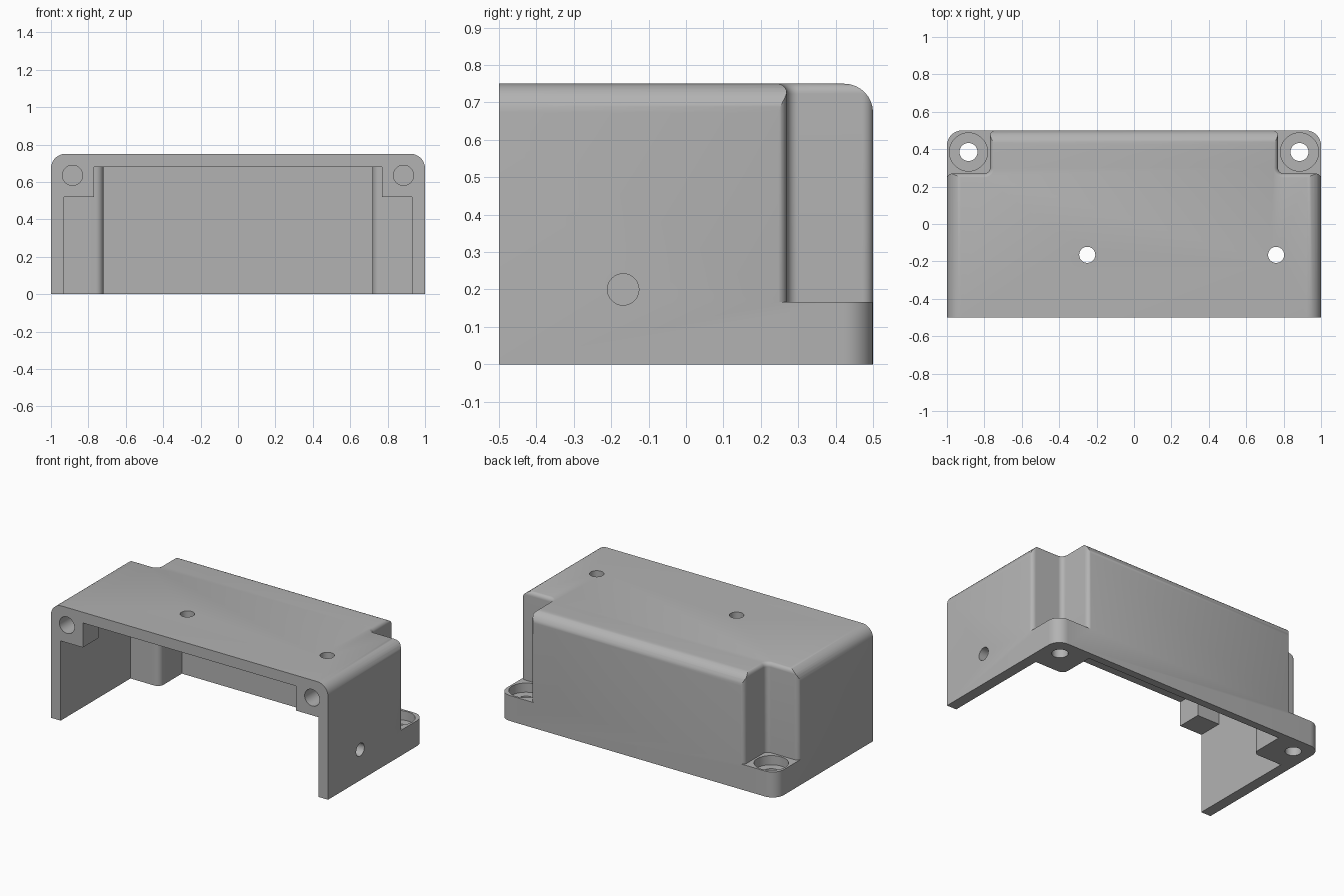
import bpy, bmesh, math
from mathutils import Vector

cube = bpy.data.objects.get("Cube")
if cube:
    bpy.data.objects.remove(cube, do_unlink=True)

STEPS = 8

grey = bpy.data.materials.new("light grey plastic")
grey.use_nodes = True
colour = (0.45, 0.45, 0.45, 1)
grey.diffuse_color = colour
grey.node_tree.nodes["Principled BSDF"].inputs["Base Color"].default_value = colour


def outline(corners, inset=0.0):
    """Right-angled counter-clockwise outline with filleted corners, offset inward."""
    pts = []
    for i, (x, y, r) in enumerate(corners):
        p = Vector((x, y))
        before = (p - Vector(corners[i - 1][:2])).normalized()
        after = (Vector(corners[(i + 1) % len(corners)][:2]) - p).normalized()
        n1, n2 = Vector((-before.y, before.x)), Vector((-after.y, after.x))
        turn = 1 if before.cross(after) > 0 else -1
        p = p + (n1 + n2) * inset
        if r == 0:
            pts.append(p)
            continue
        r -= turn * inset
        centre = p + (n1 + n2) * r * turn
        for k in range(STEPS + 1):
            a = math.pi / 2 * k / STEPS
            pts.append(centre - (n1 * math.cos(a) + n2 * math.sin(a)) * r * turn)
    return pts


def loft(name, corners, layers, side=1):
    """Stack the outline at (height, inset) layers; side -1 mirrors it in x."""
    bm = bmesh.new()
    rings = [[bm.verts.new((p.x * side, p.y, z)) for p in outline(corners, d)]
             for z, d in layers]
    n = len(rings[0])
    for low, high in zip(rings, rings[1:]):
        for i in range(n):
            j = (i + 1) % n
            bm.faces.new((low[i], low[j], high[j], high[i]))
    bm.faces.new(rings[0][::-1])
    bm.faces.new(rings[-1])
    bmesh.ops.recalc_face_normals(bm, faces=bm.faces)
    mesh = bpy.data.meshes.new(name)
    bm.to_mesh(mesh)
    bm.free()
    mesh.materials.append(grey)
    obj = bpy.data.objects.new(name, mesh)
    bpy.context.collection.objects.link(obj)
    return obj


def box(name, x0, x1, y0, y1, z0, z1):
    return loft(name, [(x0, y0, 0), (x1, y0, 0), (x1, y1, 0), (x0, y1, 0)],
                [(z0, 0), (z1, 0)])


def rod(name, centre, radius, length, rotation=(0, 0, 0)):
    bpy.ops.mesh.primitive_cylinder_add(vertices=40, radius=radius, depth=length,
                                        location=centre, rotation=rotation)
    obj = bpy.context.object
    obj.name = name
    obj.data.materials.append(grey)
    return obj


def combine(target, tool, operation='DIFFERENCE'):
    """Apply a boolean and discard the helper."""
    mod = target.modifiers.new("boolean", 'BOOLEAN')
    mod.operation, mod.object, mod.solver = operation, tool, 'EXACT'
    bpy.context.view_layer.objects.active = target
    bpy.ops.object.modifier_apply(modifier=mod.name)
    bpy.data.objects.remove(tool, do_unlink=True)


def arc(top, r, sign):
    """Layers of a quarter round ending at the given height."""
    angles = [math.pi / 2 * k / STEPS for k in range(STEPS + 1)]
    return [(top - r + r * math.sin(a), sign * r * (1 - math.cos(a))) for a in angles]


# Outer shell with rounded top and back edges, overlong at the open front
shell = loft("enclosure_cover",
             [(-1, -0.8, 0), (1, -0.8, 0), (1, 0.5, 0.08), (-1, 0.5, 0.08)],
             [(0, 0)] + arc(0.75, 0.077, 1))

# Hollow interior, leaving columns behind the corner notches
half = [(0.93, -0.9, 0), (0.93, 0.22, 0), (0.72, 0.22, 0.04), (0.72, 0.45, 0)]
cavity = half + [(-x, y, r) for x, y, r in reversed(half)]
combine(shell, loft("cavity_cutter", cavity, [(-0.2, 0), (0.68, 0)]))

# Corner notches with a soft flared rim, and the front screw bosses
notch = [(1.001, 0.1, 0), (1.2, 0.1, 0), (1.2, 0.7, 0), (0.6, 0.7, 0),
         (0.6, 0.501, 0), (0.77, 0.501, 0.03), (0.77, 0.27, 0.03), (1.001, 0.27, 0.03)]
for side in (-1, 1):
    a, b = sorted((side * 0.77, side * 0.95))
    combine(shell, box("boss", a, b, -0.6, -0.34, 0.52, 0.71), 'UNION')
    rim = arc(0.751, 0.028, -1)
    combine(shell, loft("notch_cutter", notch,
                        [(0.166, 0)] + rim + [(0.9, rim[-1][1])], side))

# Flat open front
combine(shell, box("front_trim", -1.5, 1.5, -1.5, -0.5, -0.5, 1.2))

# Mounting tab counterbores and screw holes, and front boss holes
for side in (-1, 1):
    x = side * 0.885
    combine(shell, rod("counterbore", (x, 0.385, 0.206), 0.102, 0.2))
    combine(shell, rod("tab_hole", (x, 0.385, 0.1), 0.048, 0.4))
    combine(shell, rod("boss_hole", (x, -0.5, 0.635), 0.054, 0.28, (math.pi / 2, 0, 0)))

# Two holes in the lid and one in the left wall
for x in (-0.25, 0.76):
    combine(shell, rod("lid_hole", (x, -0.165, 0.7), 0.043, 0.3))
combine(shell, rod("side_hole", (1, -0.168, 0.2), 0.042, 0.3, (0, math.pi / 2, 0)))

# Smooth fillets, crisp edges
bpy.ops.object.select_all(action='DESELECT')
shell.select_set(True)
bpy.context.view_layer.objects.active = shell
bpy.ops.object.shade_smooth_by_angle(angle=math.radians(30))
